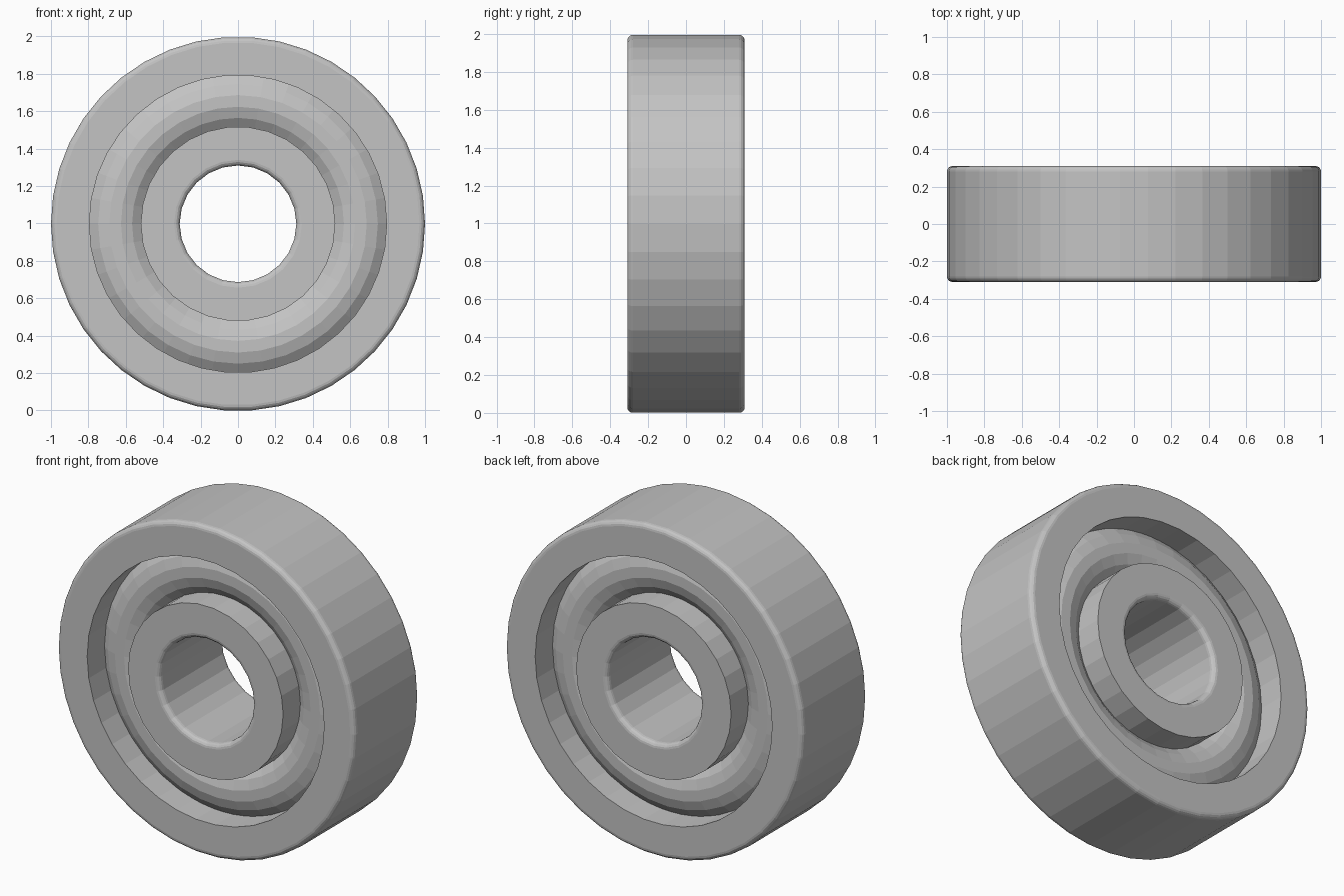
import bpy
import bmesh
from math import sin, cos, pi

cube = bpy.data.objects.get("Cube")
if cube:
    bpy.data.objects.remove(cube, do_unlink=True)

steel = bpy.data.materials.new("steel_grey")
steel.use_nodes = True
GREY = (0.55, 0.55, 0.55, 1)
steel.diffuse_color = GREY
steel.node_tree.nodes["Principled BSDF"].inputs["Base Color"].default_value = GREY

CENTRE_Z = 0.998
HALF = 0.31      # half the width of the rings
FILLET = 0.03


def filleted_wall(radius, inward, steps=4):
    """Profile of a cylinder wall with both rims rounded; inward is -1 for an outer wall, 1 for a bore."""
    front = []
    for i in range(steps + 1):
        a = i / steps * pi / 2
        front.append((radius + inward * FILLET * (1 - sin(a)),
                      -HALF + FILLET * (1 - cos(a))))
    return front + [(r, -y) for r, y in reversed(front)]


def plain_wall(radius):
    return [(radius, -HALF), (radius, HALF)]


def lathe(bm, profile, segments, closed=False):
    """Spin a (radius, y) profile about the y axis and return its loops."""
    loops = []
    for r, y in profile:
        loops.append([bm.verts.new((r * cos(2 * pi * i / segments), y,
                                    CENTRE_Z + r * sin(2 * pi * i / segments)))
                      for i in range(segments)])
    pairs = list(zip(loops, loops[1:]))
    if closed:
        pairs.append((loops[-1], loops[0]))
    for a, b in pairs:
        for i in range(segments):
            j = (i + 1) % segments
            bm.faces.new((a[i], a[j], b[j], b[i]))
    return loops


def finish(bm, name):
    bmesh.ops.recalc_face_normals(bm, faces=bm.faces[:])
    mesh = bpy.data.meshes.new(name)
    bm.to_mesh(mesh)
    bm.free()
    mesh.materials.append(steel)
    bpy.context.collection.objects.link(bpy.data.objects.new(name, mesh))


def ring(name, outer, outer_segments, inner, inner_segments):
    """Two walls joined by flat annular faces at the front and back."""
    bm = bmesh.new()
    a = lathe(bm, outer, outer_segments)
    b = lathe(bm, inner, inner_segments)
    for end in (0, -1):
        edges = [bm.edges.get((loop[i - 1], loop[i]))
                 for loop in (a[end], b[end]) for i in range(len(loop))]
        bmesh.ops.triangle_fill(bm, edges=edges, use_beauty=True, normal=(0, 1, 0))
    finish(bm, name)


# Outer and inner races
ring("outer_race", filleted_wall(1.0, -1), 42, plain_wall(0.795), 38)
ring("inner_race", plain_wall(0.52), 30, filleted_wall(0.312, 1), 24)

# Rounded rolling ring seated between the races
MINOR = 20
bm = bmesh.new()
section = [(0.657 + 0.2 * cos(2 * pi * (i + 0.5) / MINOR),
            0.2 * sin(2 * pi * (i + 0.5) / MINOR)) for i in range(MINOR)]
lathe(bm, section, 36, closed=True)
finish(bm, "rolling_ring")
